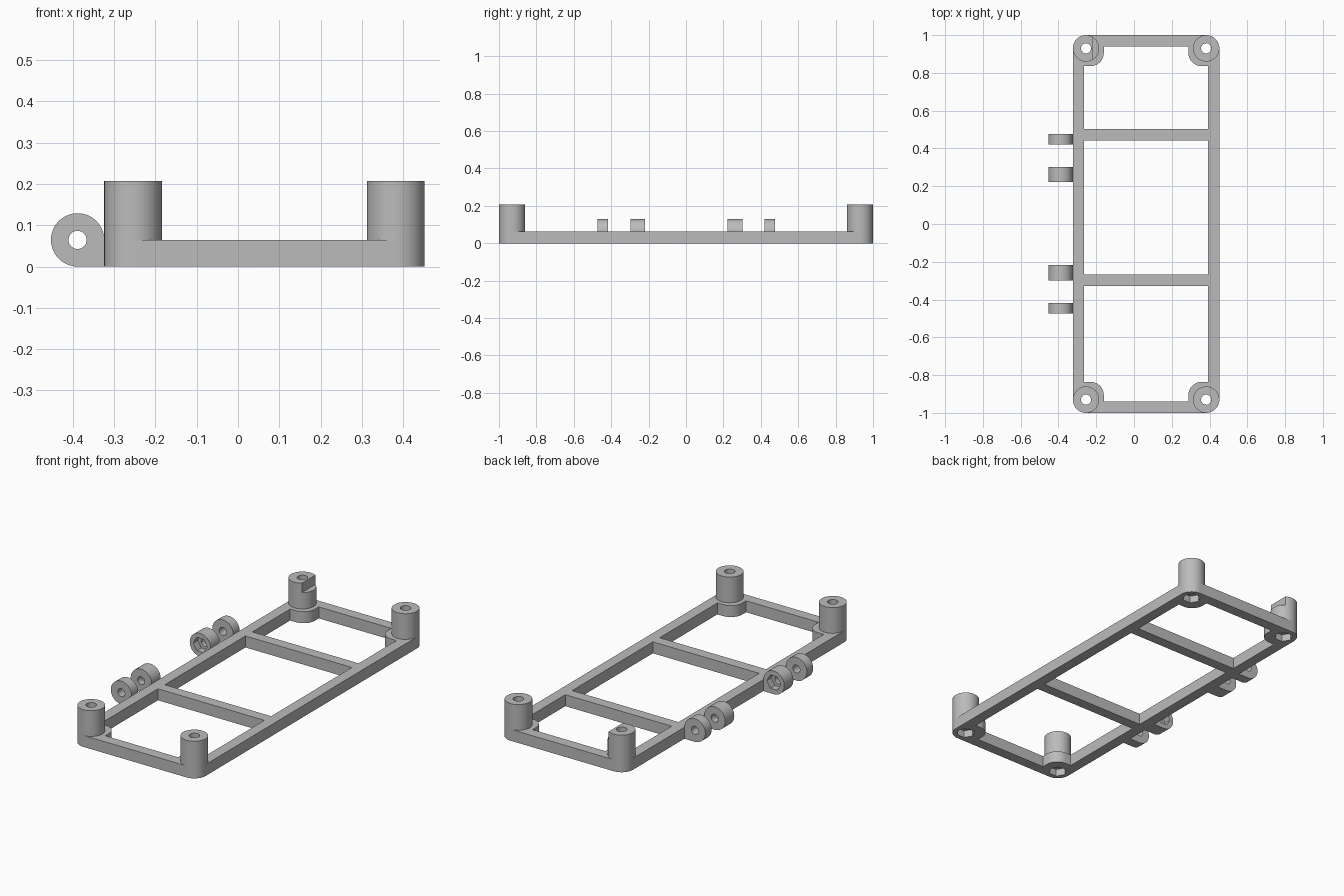
import bpy, bmesh, math
from mathutils import Vector

cube = bpy.data.objects.get("Cube")
if cube:
    bpy.data.objects.remove(cube, do_unlink=True)

grey = bpy.data.materials.new("plain grey")
grey.use_nodes = True
colour = (0.5, 0.5, 0.5, 1)
grey.diffuse_color = colour
grey.node_tree.nodes["Principled BSDF"].inputs["Base Color"].default_value = colour

LEFT, RIGHT, END = -0.324, 0.452, 1.0    # outer limits of the frame
BAR, THICK, TOP = 0.06, 0.064, 0.207
R = 0.07                                 # post and corner radius
PAD = 0.164                              # corner pad size
LUG_R = 0.0645


def arc(cx, cy, r, start, end, n=16):
    """Points on an arc, angles in degrees."""
    angles = [math.radians(start + (end - start) * i / n) for i in range(n + 1)]
    return [(cx + r * math.cos(a), cy + r * math.sin(a)) for a in angles]


def ring(cx, cy, r, n=32):
    return arc(cx, cy, r, 0, 360, n)[:-1]


def prism(name, points, low, high, axis="z"):
    """Extrude a profile: xy along z, or xz along y."""
    bm = bmesh.new()
    place = (lambda p, d: (p[0], p[1], d)) if axis == "z" else (lambda p, d: (p[0], d, p[1]))
    face = bm.faces.new([bm.verts.new(place(p, low)) for p in points])
    new = bmesh.ops.extrude_face_region(bm, geom=[face])["geom"]
    bmesh.ops.translate(bm, vec=Vector(place((0, 0), high - low)),
                        verts=[v for v in new if isinstance(v, bmesh.types.BMVert)])
    bmesh.ops.recalc_face_normals(bm, faces=bm.faces)
    mesh = bpy.data.meshes.new(name)
    bm.to_mesh(mesh)
    bm.free()
    mesh.materials.append(grey)
    obj = bpy.data.objects.new(name, mesh)
    bpy.context.collection.objects.link(obj)
    return obj


def activate(obj):
    bpy.ops.object.select_all(action="DESELECT")
    obj.select_set(True)
    bpy.context.view_layer.objects.active = obj


def cut(obj, points, low, high, axis="z"):
    cutter = prism("cutter", points, low, high, axis)
    mod = obj.modifiers.new("cut", "BOOLEAN")
    mod.operation, mod.solver, mod.object = "DIFFERENCE", "EXACT", cutter
    activate(obj)
    bpy.ops.object.modifier_apply(modifier=mod.name)
    bpy.data.objects.remove(cutter, do_unlink=True)


def finish(obj):
    activate(obj)
    bpy.ops.object.shade_smooth_by_angle(angle=math.radians(30))


def box(x0, x1, y0, y1):
    return [(x0, y0), (x1, y0), (x1, y1), (x0, y1)]


# Frame plate with rounded corners
outline = []
for x, y, a in ((RIGHT - R, END - R, 0), (LEFT + R, END - R, 90),
                (LEFT + R, R - END, 180), (RIGHT - R, R - END, 270)):
    outline += arc(x, y, R, a, a + 90)
frame = prism("frame", outline, 0, THICK)

# Windows; the end ones leave a rounded pad in each outer corner
x0, x1 = LEFT + BAR, RIGHT - BAR
bar_front, bar_back = -0.298, 0.473      # crossbar centres
cut(frame, box(x0, x1, bar_front + BAR / 2, bar_back - BAR / 2), -0.1, 0.2)
pl, pr, py = LEFT + PAD, RIGHT - PAD, END - PAD
for side, start in ((1, bar_back + BAR / 2), (-1, -bar_front + BAR / 2)):
    window = [(x0, start), (x1, start), (x1, py)]
    window += arc(pr + R, py + R, R, 270, 180)
    window += [(pr, END - BAR), (pl, END - BAR)]
    window += arc(pl - R, py + R, R, 0, -90)
    window += [(x0, py)]
    cut(frame, [(x, side * y) for x, y in window], -0.1, 0.2)

# Corner posts with screw holes and hexagonal nut pockets underneath
for y_name, y in (("front", R - END), ("back", END - R)):
    for x_name, x in (("right", LEFT + R), ("left", RIGHT - R)):
        post = prism(f"{y_name}_{x_name}_post", ring(x, y, R, 64), THICK, TOP)
        cut(post, ring(x, y, 0.027), 0, 0.3)
        cut(frame, ring(x, y, 0.027), -0.1, 0.2)
        cut(frame, ring(x, y, 0.048, 6), -0.1, 0.04)
        if (y_name, x_name) == ("back", "right"):
            # Step cut into the inner side of this post
            cut(post, box(x + 0.038, x + 0.1, y - 0.1, y + 0.1), 0.155, 0.3)
        finish(post)
finish(frame)

# Hinge lugs in two pairs; each inner one holds a nut pocket or plain bore
cx = LEFT - LUG_R
lug_profile = arc(cx, LUG_R, LUG_R, 0, 270, 48) + [(LEFT, 0)]
for name, y0, y1 in (("front_outer_lug", -0.473, -0.417), ("front_inner_lug", -0.298, -0.218),
                     ("back_inner_lug", 0.222, 0.302), ("back_outer_lug", 0.421, 0.477)):
    lug = prism(name, lug_profile, y0, y1, "y")
    cut(lug, ring(cx, LUG_R, 0.022), y0 - 0.1, y1 + 0.1, "y")
    if name == "front_inner_lug":
        cut(lug, ring(cx, LUG_R, 0.043, 6), y1 - 0.04, y1 + 0.1, "y")
    if name == "back_inner_lug":
        cut(lug, ring(cx, LUG_R, 0.043, 6), y0 - 0.1, y0 + 0.04, "y")
    finish(lug)
